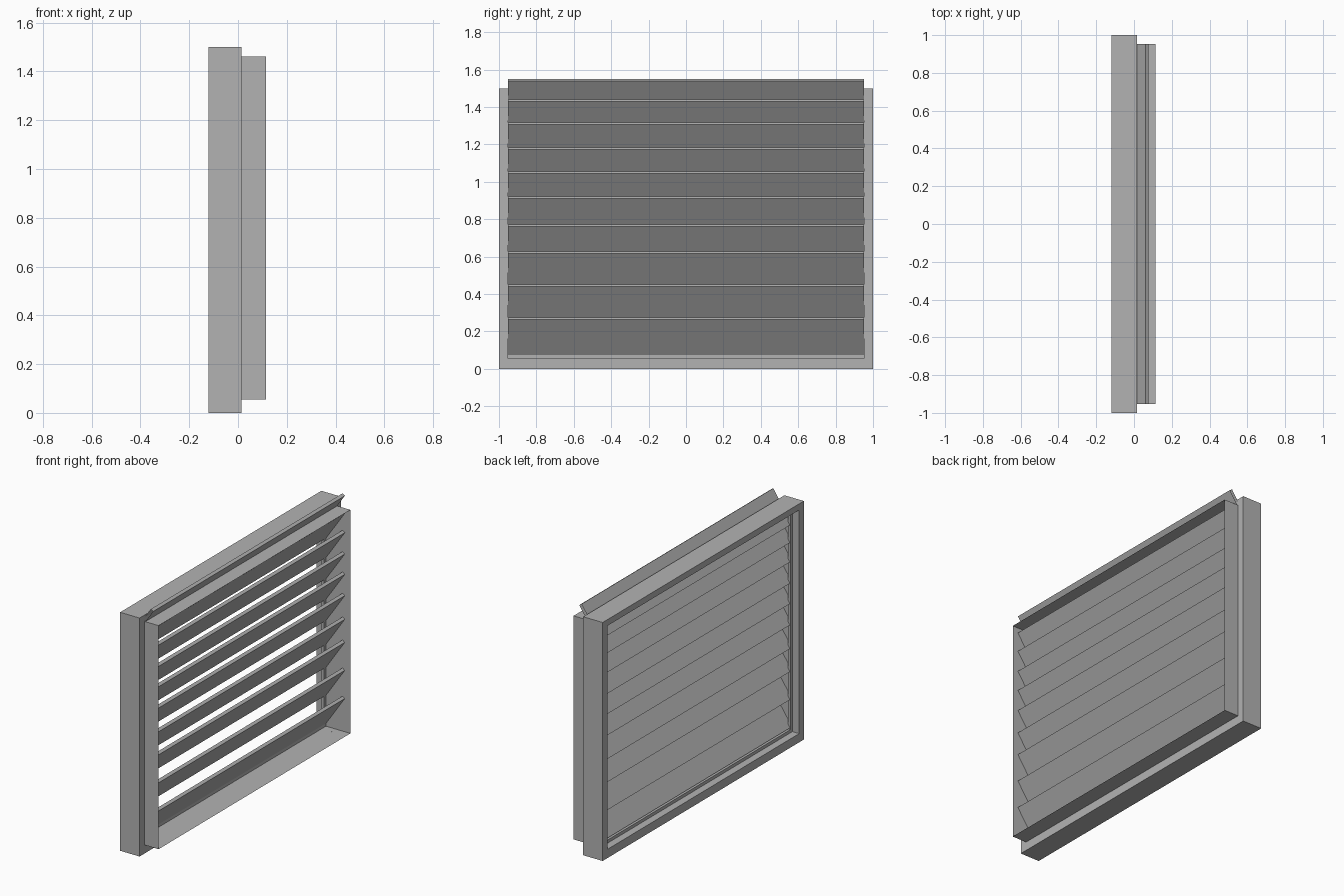
import bpy
import bmesh
from mathutils import Vector

cube = bpy.data.objects.get("Cube")
if cube:
    bpy.data.objects.remove(cube, do_unlink=True)

grey = bpy.data.materials.new("plain grey")
grey.use_nodes = True
colour = (0.45, 0.45, 0.45, 1)
grey.diffuse_color = colour
grey.node_tree.nodes["Principled BSDF"].inputs["Base Color"].default_value = colour


def finish(name, bm):
    mesh = bpy.data.meshes.new(name)
    bm.to_mesh(mesh)
    bm.free()
    mesh.materials.append(grey)
    obj = bpy.data.objects.new(name, mesh)
    bpy.context.collection.objects.link(obj)
    return obj


def loop(bm, x, half_y, low, high):
    """Rectangle of vertices in the plane at x."""
    corners = ((-half_y, low), (half_y, low), (half_y, high), (-half_y, high))
    return [bm.verts.new((x, y, z)) for y, z in corners]


def bridge(bm, a, b):
    for i in range(len(a)):
        j = (i + 1) % len(a)
        bm.faces.new((a[i], a[j], b[j], b[i]))


def ring(name, back, front, outer, inner):
    """Solid rectangular frame between two openings."""
    bm = bmesh.new()
    loops = [loop(bm, back, *outer), loop(bm, front, *outer),
             loop(bm, front, *inner), loop(bm, back, *inner)]
    for i in range(4):
        bridge(bm, loops[i], loops[(i + 1) % 4])
    bmesh.ops.recalc_face_normals(bm, faces=bm.faces)
    finish(name, bm)


OPENING = (0.953, 0.055, 1.461)

# Wall frame and the small stop inside it
ring("outer_frame", -0.12, 0.015, (1.0, 0.0, 1.5), OPENING)
ring("inner_stop", -0.073, -0.055, OPENING, (0.933, 0.075, 1.441))

# Thin sheet sleeve around the slats
bm = bmesh.new()
bridge(bm, loop(bm, 0.015, *OPENING), loop(bm, 0.115, *OPENING))
bmesh.ops.recalc_face_normals(bm, faces=bm.faces)
finish("sleeve", bm)

# Tilted slats, open at both ends, closer together towards the top
slope = Vector((-0.13, 0, -0.19))
thickness = Vector((0.016, 0, -0.011))
tops = (0.275, 0.452, 0.628, 0.773, 0.922, 1.056, 1.184, 1.318, 1.44, 1.55)
for number, top in enumerate(tops, 1):
    bm = bmesh.new()
    edge = Vector((0.06, 0, top))
    profile = [edge, edge + thickness, edge + thickness + slope, edge + slope]
    ends = [[bm.verts.new(p + Vector((0, side * 0.953, 0))) for p in profile]
            for side in (-1, 1)]
    bridge(bm, *ends)
    bmesh.ops.recalc_face_normals(bm, faces=bm.faces)
    finish(f"slat_{number}", bm)
